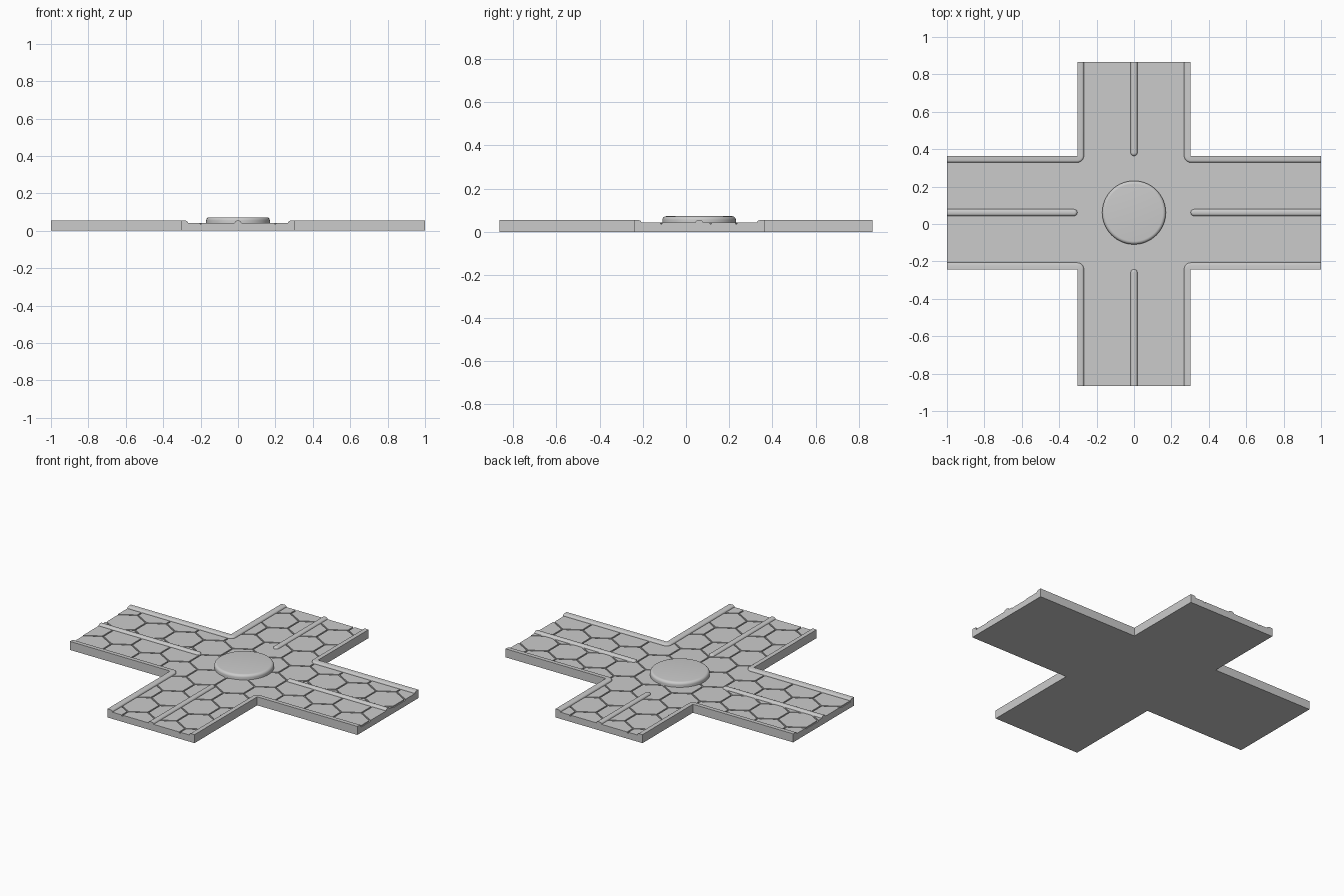
import bpy, bmesh
from math import cos, sin, pi, sqrt

if "Cube" in bpy.data.objects:
    bpy.data.objects.remove(bpy.data.objects["Cube"])

HALF = 0.303        # half width of each road arm
CY = 0.061          # centre line of the x-direction arm
EX, EY = 1.0, 0.865  # arm ends
FLOOR, GROOVE, KERB = 0.042, 0.035, 0.0535


def finish(name, bm, smooth=True):
    bmesh.ops.remove_doubles(bm, verts=bm.verts, dist=1e-5)
    bmesh.ops.recalc_face_normals(bm, faces=bm.faces)
    me = bpy.data.meshes.new(name)
    bm.to_mesh(me)
    bm.free()
    ob = bpy.data.objects.new(name, me)
    bpy.context.collection.objects.link(ob)
    if smooth:
        bpy.ops.object.select_all(action='DESELECT')
        ob.select_set(True)
        bpy.context.view_layer.objects.active = ob
        bpy.ops.object.shade_smooth_by_angle(angle=0.6)
    return ob


def loft(bm, rings):
    """Skin a series of closed rings and cap both ends."""
    rows = [[bm.verts.new(p) for p in r] for r in rings]
    n = len(rows[0])
    for a, b in zip(rows, rows[1:]):
        for i in range(n):
            j = (i + 1) % n
            bm.faces.new((a[i], a[j], b[j], b[i]))
    bm.faces.new(rows[0])
    bm.faces.new(rows[-1])


def flat_prism(bm, outline, z0, z1):
    loft(bm, [[(x, y, z) for x, y in outline] for z in (z0, z1)])


def cross_outline():
    h, a, b = HALF, CY - HALF, CY + HALF
    return [(-h, -EY), (h, -EY), (h, a), (EX, a), (EX, b), (h, b),
            (h, EY), (-h, EY), (-h, b), (-EX, b), (-EX, a), (-h, a)]


# cross-shaped base slab, its top is the bottom of the tile grooves
bm = bmesh.new()
flat_prism(bm, cross_outline(), 0, GROOVE)
finish("base_slab", bm, False)

# hexagonal paving, trimmed to the cross
bm = bmesh.new()
flat_prism(bm, cross_outline(), -0.1, 0.2)
cutter = finish("paving_cutter", bm, False)
cutter.hide_render = True
cutter.hide_viewport = True

bm = bmesh.new()
R = 0.191 / sqrt(3)
for row in range(-6, 7):
    for col in range(-6, 7):
        x, y = col * 0.2 + (row % 2) * 0.1, row * 0.1 * sqrt(3)
        if (abs(x) < HALF + 0.12 and abs(y) < EY + 0.12) or \
           (abs(x) < EX + 0.12 and abs(y - CY) < HALF + 0.12):
            hexagon = [(x + R * cos(pi / 6 + k * pi / 3),
                        y + R * sin(pi / 6 + k * pi / 3)) for k in range(6)]
            flat_prism(bm, hexagon, GROOVE - 0.005, FLOOR)
tiles = finish("hex_paving", bm, False)
mod = tiles.modifiers.new("trim", 'BOOLEAN')
mod.operation = 'INTERSECT'
mod.solver = 'EXACT'
mod.object = cutter

# raised kerbs: a profile swept around each inner corner
PROFILE = [(0, 0.03), (0, KERB), (0.024, KERB), (0.029, 0.0522),
           (0.033, 0.049), (0.035, 0.044), (0.035, 0.03)]
bm = bmesh.new()
for sx in (-1, 1):
    for sy in (-1, 1):
        cx, cy = sx * HALF, CY + sy * HALF
        arc = [k * pi / 16 for k in range(9)]
        stations = [(sx * EX, cy, 0)] + [(cx, cy, t) for t in arc] + [(cx, sy * EY, pi / 2)]
        loft(bm, [[(x - sx * d * sin(t), y - sy * d * cos(t), z) for d, z in PROFILE]
                  for x, y, t in stations])
finish("kerbs", bm)

# rounded centre dividers on the four arms
LAYERS = [(0, 0.03), (0, 0.043), (0.002, 0.048), (0.006, 0.0515), (0.011, 0.0535)]
bm = bmesh.new()
for ox, oy, dx, dy, end in ((0, CY, 1, 0, EX), (0, CY, -1, 0, EX),
                            (0, 0, 0, 1, EY), (0, 0, 0, -1, EY)):
    start = HALF + CY * dy + 0.018
    rings = []
    for inset, z in LAYERS:
        r = 0.018 - inset
        pts = [(end, r)] + [(start + r * cos(pi / 2 + k * pi / 10),
                             r * sin(pi / 2 + k * pi / 10)) for k in range(11)] + [(end, -r)]
        rings.append([(ox + u * dx - v * dy, oy + u * dy + v * dx, z) for u, v in pts])
    loft(bm, rings)
finish("lane_dividers", bm)

# round boss in the middle of the crossing
bm = bmesh.new()
edge = [(0.17, 0.03), (0.17, 0.055)] + [
    (0.153 + 0.017 * cos(k * pi / 12), 0.055 + 0.017 * sin(k * pi / 12)) for k in range(1, 7)]
loft(bm, [[(r * cos(k * pi / 32), CY + r * sin(k * pi / 32), z) for k in range(64)]
          for r, z in edge])
finish("centre_disc", bm)
